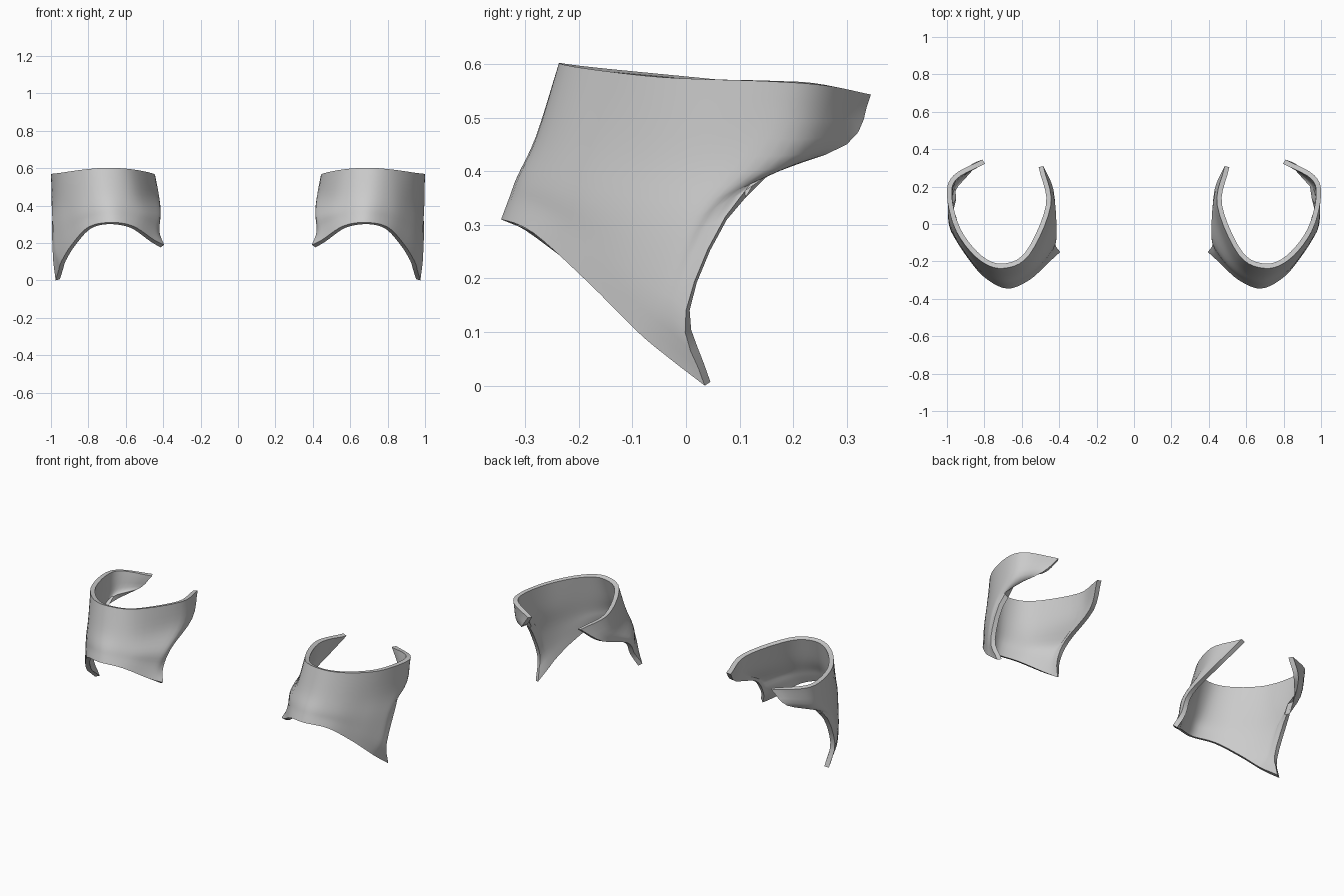
import bpy
import math
from mathutils import Vector

default_cube = bpy.data.objects.get("Cube")
if default_cube:
    bpy.data.objects.remove(default_cube, do_unlink=True)

THICKNESS = 0.026
STEPS_AROUND = 5
STEPS_DOWN = 4

# Section curves of the outer surface, rim first and pointed hem last.
# Each runs from the inner back edge, around the front, to the outer back edge.
SECTIONS = [
    [(.485, .31, .545), (.445, .1, .567), (.56, -.165, .593), (.7, -.237, .602),
     (.83, -.19, .592), (.95, -.04, .575), (1, .15, .568), (.965, .26, .56), (.81, .345, .543)],
    [(.43, .18, .44), (.43, .05, .455), (.54, -.2, .46), (.69, -.28, .465),
     (.83, -.22, .455), (.94, -.07, .435), (.99, .08, .43), (.985, .2, .43), (.885, .3, .45)],
    [(.415, -.04, .35), (.425, -.1, .357), (.53, -.24, .375), (.68, -.315, .39),
     (.82, -.25, .37), (.925, -.12, .33), (.985, 0, .31), (.99, .06, .335), (.985, .11, .363)],
    [(.42, -.11, .26), (.445, -.16, .285), (.545, -.27, .33), (.68, -.33, .35),
     (.81, -.265, .325), (.91, -.15, .25), (.97, -.055, .18), (.985, -.02, .16), (.99, 0, .14)],
    [(.395, -.15, .19), (.45, -.2, .217), (.56, -.3, .29), (.68, -.345, .31),
     (.8, -.285, .285), (.89, -.18, .19), (.945, -.09, .1), (.96, -.03, .05), (.975, .035, 0)],
]


def make_material(name, colour):
    material = bpy.data.materials.new(name)
    material.use_nodes = True
    material.diffuse_color = colour
    material.node_tree.nodes["Principled BSDF"].inputs["Base Color"].default_value = colour
    return material


def smooth_path(points, steps):
    """Pass a smooth curve through the points, with straight end tangents."""
    points = [Vector(p) for p in points]
    padded = [points[0] * 2 - points[1]] + points + [points[-1] * 2 - points[-2]]
    path = []
    for a, b, c, d in zip(padded, padded[1:], padded[2:], padded[3:]):
        for i in range(steps):
            t = i / steps
            path.append(b + (c - a) * (t / 2)
                        + (a * 2 - b * 5 + c * 4 - d) * (t * t / 2)
                        + (b * 3 - a - c * 3 + d) * (t ** 3 / 2))
    path.append(points[-1])
    return path


def make_cuff(name, side, material):
    # Skin the sections into a smooth sheet
    rows = [smooth_path(section, STEPS_AROUND) for section in SECTIONS]
    columns = [smooth_path(column, STEPS_DOWN) for column in zip(*rows)]
    height = len(columns[0])
    verts = [(side * p.x, p.y, max(p.z, 0)) for column in columns for p in column]
    faces = []
    for i in range(len(columns) - 1):
        for j in range(height - 1):
            a, b = i * height + j, (i + 1) * height + j
            face = (a, a + 1, b + 1, b)
            faces.append(face if side > 0 else face[::-1])
    mesh = bpy.data.meshes.new(name)
    mesh.from_pydata(verts, [], faces)
    mesh.materials.append(material)
    cuff = bpy.data.objects.new(name, mesh)
    bpy.context.collection.objects.link(cuff)

    # Thicken inwards, keeping the cut edges crisp
    shell = cuff.modifiers.new("thickness", 'SOLIDIFY')
    shell.thickness = THICKNESS
    shell.offset = -1
    bpy.ops.object.select_all(action='DESELECT')
    cuff.select_set(True)
    bpy.context.view_layer.objects.active = cuff
    bpy.ops.object.modifier_apply(modifier=shell.name)
    bpy.ops.object.shade_smooth_by_angle(angle=math.radians(35))
    return cuff


grey = make_material("plain grey", (0.6, 0.6, 0.6, 1))
make_cuff("left_cuff", 1, grey)
make_cuff("right_cuff", -1, grey)
